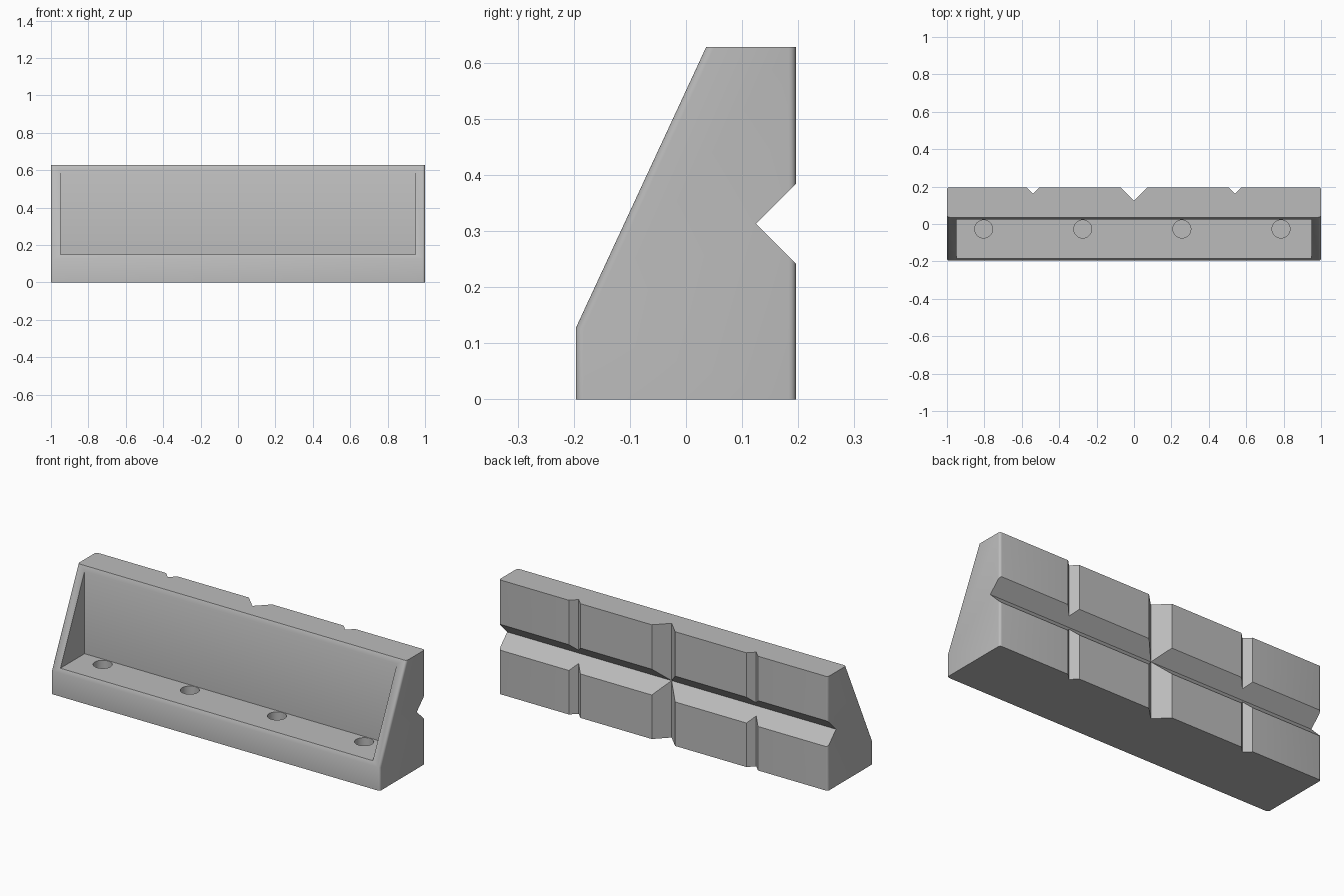
import bpy, bmesh, math

if "Cube" in bpy.data.objects:
    bpy.data.objects.remove(bpy.data.objects["Cube"])

grey = bpy.data.materials.new("concrete grey")
grey.diffuse_color = (0.5, 0.5, 0.5, 1)
grey.use_nodes = True
grey.node_tree.nodes["Principled BSDF"].inputs["Base Color"].default_value = grey.diffuse_color


def prism(name, profile, to_3d, a, b):
    """Closed prism: 2D profile swept from a to b along the remaining axis."""
    bm = bmesh.new()
    ends = [[bm.verts.new(to_3d(u, v, t)) for u, v in profile] for t in (a, b)]
    n = len(profile)
    bm.faces.new(ends[0])
    bm.faces.new(ends[1])
    for i in range(n):
        j = (i + 1) % n
        bm.faces.new((ends[0][i], ends[0][j], ends[1][j], ends[1][i]))
    bmesh.ops.recalc_face_normals(bm, faces=bm.faces)
    me = bpy.data.meshes.new(name)
    bm.to_mesh(me)
    bm.free()
    ob = bpy.data.objects.new(name, me)
    bpy.context.collection.objects.link(ob)
    me.materials.append(grey)
    return ob


def along_x(u, v, t):
    return (t, u, v)


def along_z(u, v, t):
    return (u, v, t)


def cut(target, cutter):
    bpy.context.view_layer.objects.active = target
    mod = target.modifiers.new("cut", 'BOOLEAN')
    mod.operation = 'DIFFERENCE'
    mod.solver = 'EXACT'
    mod.object = cutter
    bpy.ops.object.modifier_apply(modifier=mod.name)
    bpy.data.objects.remove(cutter, do_unlink=True)


# Main block with a sloping front
BACK, TOP = 0.196, 0.628
block = prism("ledge_block", [(-BACK, 0), (BACK, 0), (BACK, TOP), (0.036, TOP), (-BACK, 0.128)],
              along_x, -1, 1)

# Soften the end edges along the front, slope and back
bm = bmesh.new()
bm.from_mesh(block.data)
edges = []
for e in bm.edges:
    p, q = e.verts[0].co, e.verts[1].co
    if abs(p.x - q.x) < 1e-4 and abs(p.z - q.z) > 0.05:
        edges.append(e)
bmesh.ops.bevel(bm, geom=edges, offset=0.013, segments=4, profile=0.5, affect='EDGES')
bm.to_mesh(block.data)
bm.free()

# Open pocket in the front
cut(block, prism("pocket_cutter", [(-0.4, 0.15), (0.024, 0.15), (0.024, 0.8), (-0.4, 0.8)],
                 along_x, -0.95, 0.95))

# Four blind round holes in the shelf
for i in range(4):
    cx = -0.804 + i * 0.53
    circle = [(cx + 0.048 * math.cos(k * math.tau / 32), -0.027 + 0.048 * math.sin(k * math.tau / 32))
              for k in range(32)]
    cut(block, prism("hole_cutter", circle, along_z, 0.07, 0.3))

# V-groove along the back
e = 0.05
cut(block, prism("long_groove_cutter", [(0.125, 0.313), (BACK + e, 0.313 + 0.071 + e),
                                        (BACK + e, 0.313 - 0.071 - e)], along_x, -1.2, 1.2))

# Upright V-grooves: one large, two small
for x, d in ((0, 0.071), (-0.54, 0.035), (0.54, 0.035)):
    cut(block, prism("upright_groove_cutter", [(x, BACK - d), (x + d + e, BACK + e),
                                               (x - d - e, BACK + e)], along_z, -0.2, 0.9))

# Smooth rounded edges, keep the cuts sharp
bpy.ops.object.select_all(action='DESELECT')
block.select_set(True)
bpy.context.view_layer.objects.active = block
bpy.ops.object.shade_smooth_by_angle(angle=math.radians(30))
